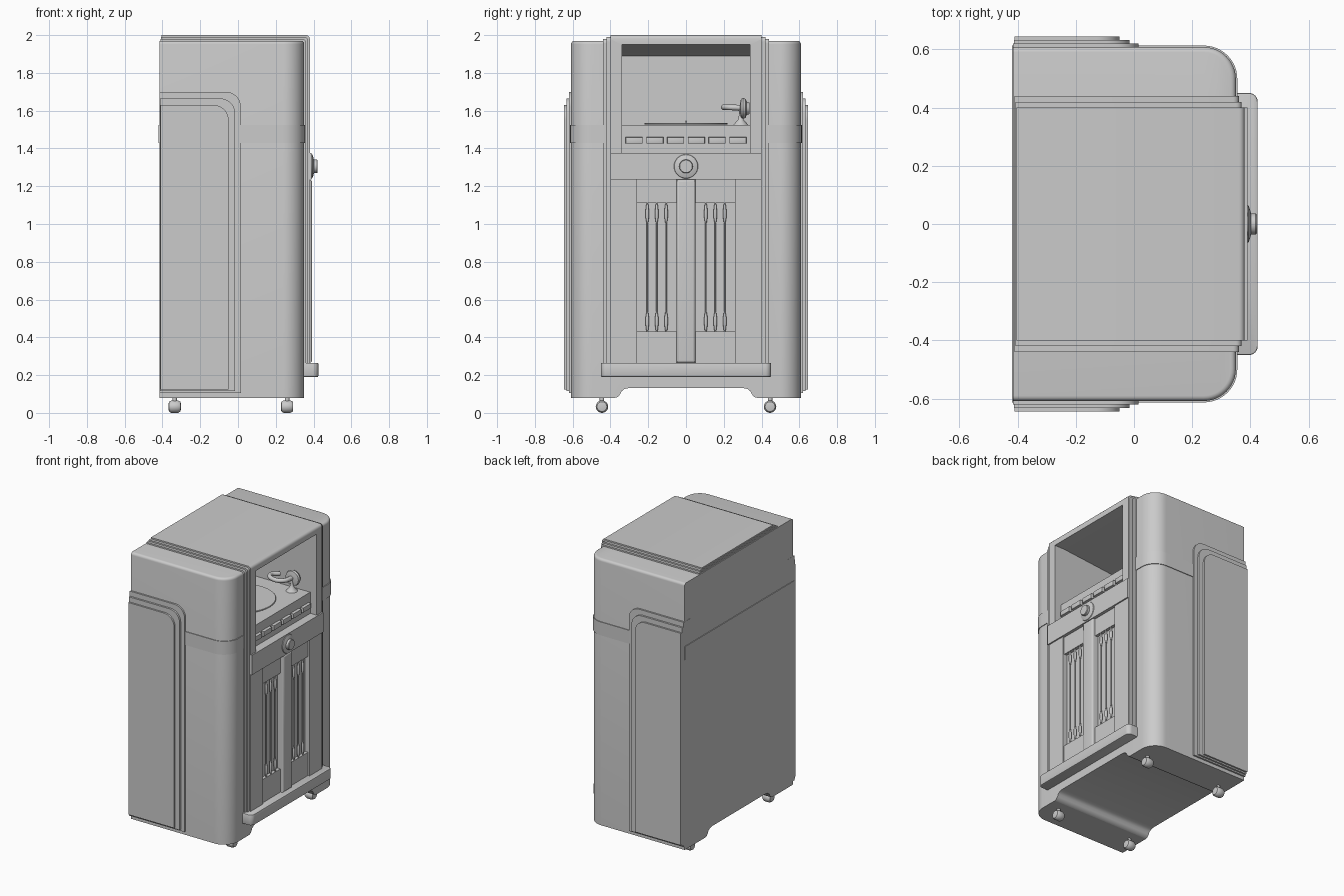
import bpy, bmesh, math
from mathutils import Vector, Matrix

if "Cube" in bpy.data.objects:
    bpy.data.objects.remove(bpy.data.objects["Cube"])

AX = {'x': lambda a, b, t: (t, a, b), 'y': lambda a, b, t: (a, t, b), 'z': lambda a, b, t: (a, b, t)}


def finish(bm, name):
    bmesh.ops.recalc_face_normals(bm, faces=bm.faces)
    me = bpy.data.meshes.new(name)
    bm.to_mesh(me)
    bm.free()
    ob = bpy.data.objects.new(name, me)
    bpy.context.collection.objects.link(ob)
    return ob


def smooth(ob, angle=35):
    bpy.ops.object.select_all(action='DESELECT')
    ob.select_set(True)
    bpy.context.view_layer.objects.active = ob
    bpy.ops.object.shade_smooth_by_angle(angle=math.radians(angle))
    return ob


def rounded(pts, seg=8):
    """Polygon of (a, b[, radius]) with rounded right-angle corners."""
    out = []
    for i, p in enumerate(pts):
        c = Vector(p[:2])
        if len(p) < 3:
            out.append(c)
            continue
        u = (Vector(pts[i - 1][:2]) - c).normalized() * p[2]
        v = (Vector(pts[(i + 1) % len(pts)][:2]) - c).normalized() * p[2]
        for k in range(seg + 1):
            t = math.pi / 2 * k / seg
            out.append(c + u * (1 - math.sin(t)) + v * (1 - math.cos(t)))
    return out


def prism(name, pts, axis, lo, hi, bevel=0, pick=None, seg=4):
    bm = bmesh.new()
    f = AX[axis]
    a, b = [[bm.verts.new(f(p[0], p[1], t)) for p in pts] for t in (lo, hi)]
    bm.faces.new(a)
    bm.faces.new(b)
    n = len(pts)
    for i in range(n):
        j = (i + 1) % n
        bm.faces.new((a[i], a[j], b[j], b[i]))
    bmesh.ops.recalc_face_normals(bm, faces=bm.faces)
    if bevel:
        es = [e for e in bm.edges if pick is None or pick((e.verts[0].co + e.verts[1].co) / 2, e)]
        bmesh.ops.bevel(bm, geom=es, offset=bevel, segments=seg, profile=.5, affect='EDGES')
    return smooth(finish(bm, name))


def box(name, x, y, z, **k):
    return prism(name, [(x[0], y[0]), (x[1], y[0]), (x[1], y[1]), (x[0], y[1])], 'z', z[0], z[1], **k)


def lathe(name, prof, loc, axis='z', seg=24):
    """Closed solid of revolution, prof = (radius, height)."""
    bm = bmesh.new()
    rings = [[bm.verts.new((r * math.cos(2 * math.pi * i / seg), r * math.sin(2 * math.pi * i / seg), h))
              for i in range(seg)] for r, h in prof]
    bm.faces.new(rings[0])
    bm.faces.new(rings[-1])
    for a, b in zip(rings, rings[1:]):
        for i in range(seg):
            j = (i + 1) % seg
            bm.faces.new((a[i], a[j], b[j], b[i]))
    rot = {'z': Matrix(), 'x': Matrix.Rotation(math.pi / 2, 4, 'Y'), 'y': Matrix.Rotation(-math.pi / 2, 4, 'X')}[axis]
    bm.transform(Matrix.Translation(loc) @ rot)
    return smooth(finish(bm, name))


def cut(ob, cutters):
    bpy.context.view_layer.objects.active = ob
    for c in cutters:
        m = ob.modifiers.new('cut', 'BOOLEAN')
        m.operation, m.object, m.solver = 'DIFFERENCE', c, 'EXACT'
        bpy.ops.object.modifier_apply(modifier=m.name)


def plan(o):
    return rounded([(-.415 - o, -.608 - o), (.35 + o, -.608 - o, .11 + o), (.35 + o, .608 + o, .11 + o), (-.415 - o, .608 + o)], 12)


# main body with softened top edge, and the raised waist band
body = prism('body', plan(0), 'z', .08, 1.97, .018,
             lambda c, e: c.z > 1.96 and c.x > -.41)
band = prism('waist_band', plan(.005), 'z', 1.43, 1.525)

# stepped central cabinet
layers = [prism('cabinet_step', rounded([(xb, .2), (xf, .2), (xf, zt, .02), (xb, zt)], 5), 'y', -w, w)
          for w, xf, zt, xb in ((.44, .36, 1.98, -.41), (.42, .37, 1.99, -.407), (.4, .38, 2, -.404))]

# cutters: record window, grille recess, arch between the feet
window = prism('window_cutter', [(.5, 1.375), (.5, 1.95), (.3, 1.95), (-.3, 1.89), (-.3, 1.375)], 'y', -.34, .34)
recess = box('recess_cutter', (.345, .5), (-.26, .26), (.265, 1.235))
half = [(.375, 0), (.375, .08), (.36, .085), (.348, .1), (.34, .115), (.325, .127), (.3, .132)]
arch = prism('arch_cutter', half + [(-y, z) for y, z in reversed(half)], 'x', -.6, .6)
cut(body, (window, recess, arch))
cut(band, (window,))
for l in layers:
    cut(l, (window, recess))
for c in (window, recess, arch):
    bpy.data.objects.remove(c)
for o in [body, band] + layers:
    smooth(o)

# stepped side panels
for s in (-1, 1):
    for y, xf, z0, z1, xb in ((.62, .015, .105, 1.7, -.416), (.633, -.015, .115, 1.665, -.413), (.645, -.05, .125, 1.63, -.41)):
        prism('side_panel', rounded([(xb, z0), (xf, z0), (xf, z1, .08), (xb, z1)], 10), 'y', s * .55, s * y)

# control rail, knob and bumper
box('control_rail', (.34, .39), (-.4, .4), (1.235, 1.375))
lathe('knob_base', [(.065, 0), (.062, .006), (.045, .012), (.036, .014)], (.388, 0, 1.305), 'x', 32)
lathe('knob', [(.03, 0), (.036, .004), (.036, .022), (.033, .026)], (.396, 0, 1.305), 'x', 32)
prism('bumper', rounded([(.34, -.45), (.425, -.45, .03), (.425, .45, .03), (.34, .45)]), 'z', .19, .265, .005,
      lambda c, e: abs(e.verts[0].co.z - e.verts[1].co.z) < 1e-4 and c.x > .35, seg=2)

# grille: centre pillar, plates and turned bars
box('centre_pillar', (.34, .392), (-.05, .05), (.265, 1.235), bevel=.014,
    pick=lambda c, e: c.x > .39)
rod = [(.002, 0), (.006, .01), (.009, .04), (.009, .075), (.005, .1), (.004, .11)]
prof = rod + [(r, .68 - h) for r, h in reversed(rod)]
for s in (-1, 1):
    for z in ((.265, .43), (1.11, 1.235)):
        box('grille_plate', (.34, .368), sorted((s * .04, s * .26)), z)
    for y in (.105, .155, .205):
        lathe('grille_bar', prof, (.365, s * y, .43), seg=12)

# record deck, keys, disc and spindle
box('deck', (-.305, .33), (-.339, .339), (1.37, 1.525))
for i in range(6):
    y = -.275 + i * .11
    box('selector_key', (.32, .352), (y - .045, y + .045), (1.425, 1.46), bevel=.004,
        pick=lambda c, e: c.x > .35, seg=2)
lathe('disc', [(.218, 0), (.22, .002), (.22, .006), (.218, .008)], (.03, 0, 1.526), seg=64)
lathe('spindle', [(.006, 0), (.006, .012), (.002, .018)], (.03, 0, 1.53), seg=12)

# tone arm: flared stand, pivot drum and curved tube
lathe('arm_stand', [(.038, 0), (.034, .006), (.016, .025), (.01, .05), (.01, .08)], (.22, .29, 1.525))
lathe('arm_drum', [(.02, 0), (.05, .006), (.055, .018), (.05, .03), (.036, .036), (.03, .05)], (.22, .285, 1.612), 'y', 32)
cu = bpy.data.curves.new('tone_arm', 'CURVE')
cu.dimensions, cu.bevel_depth, cu.bevel_resolution, cu.use_fill_caps = '3D', .015, 4, True
sp = cu.splines.new('BEZIER')
path = [(.22, .3, 1.615), (.2, .22, 1.618), (.13, .203, 1.618), (.08, .25, 1.618), (.11, .31, 1.61)]
sp.bezier_points.add(len(path) - 1)
for bp, p in zip(sp.bezier_points, path):
    bp.co = p
    bp.handle_left_type = bp.handle_right_type = 'AUTO'
bpy.context.collection.objects.link(bpy.data.objects.new('tone_arm', cu))

# casters
for x in (-.335, .26):
    for y in (-.445, .445):
        lathe('caster_wheel', [(.018, -.032), (.026, -.03), (.033, -.018), (.033, .018), (.026, .03), (.018, .032)],
              (x, y, .033), 'x')
        lathe('caster_stem', [(.012, 0), (.012, .05)], (x, y, .035), seg=12)
